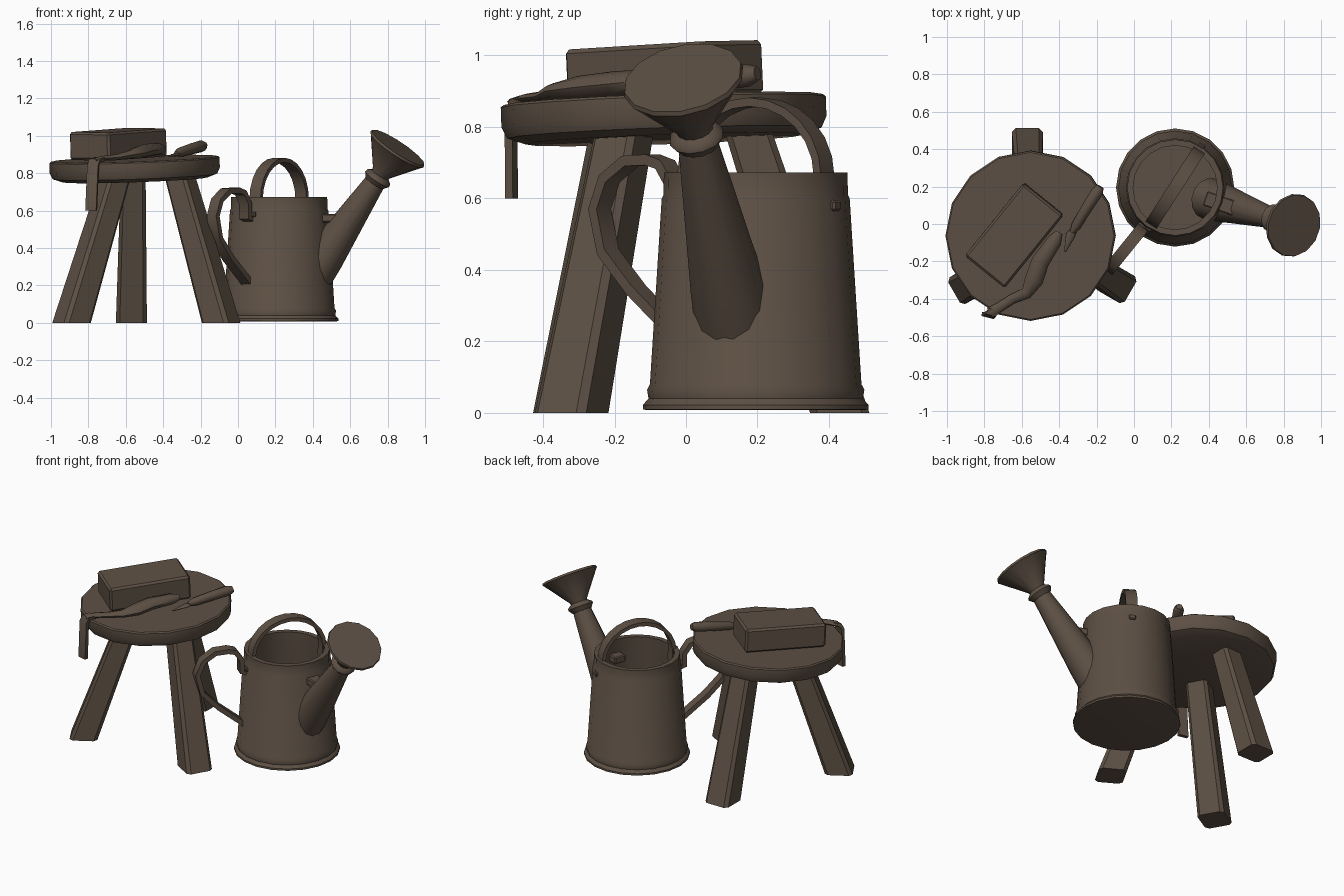
import bpy, bmesh, math
from mathutils import Vector, Matrix

cube = bpy.data.objects.get("Cube")
if cube:
    bpy.data.objects.remove(cube, do_unlink=True)

brown = bpy.data.materials.new("dark_brown")
brown.use_nodes = True
COLOUR = (0.11, 0.08, 0.058, 1)
brown.diffuse_color = COLOUR
brown.node_tree.nodes["Principled BSDF"].inputs["Base Color"].default_value = COLOUR


def finish(name, bm, angle=40):
    bmesh.ops.recalc_face_normals(bm, faces=bm.faces)
    mesh = bpy.data.meshes.new(name)
    bm.to_mesh(mesh)
    bm.free()
    mesh.materials.append(brown)
    obj = bpy.data.objects.new(name, mesh)
    bpy.context.collection.objects.link(obj)
    bpy.ops.object.select_all(action='DESELECT')
    obj.select_set(True)
    bpy.context.view_layer.objects.active = obj
    bpy.ops.object.shade_smooth_by_angle(angle=math.radians(angle))
    return obj


def loft(name, rings, angle=40):
    """Skin a list of equal-length point rings and cap both ends."""
    bm = bmesh.new()
    loops = [[bm.verts.new(p) for p in ring] for ring in rings]
    n = len(loops[0])
    for a, b in zip(loops, loops[1:]):
        for i in range(n):
            j = (i + 1) % n
            bm.faces.new((a[i], a[j], b[j], b[i]))
    bm.faces.new(loops[0])
    bm.faces.new(loops[-1])
    return finish(name, bm, angle)


def lathe(name, origin, axis, profile, sides, angle=40):
    """Turn (radius, height) points around an axis."""
    rot = Vector(axis).to_track_quat('Z', 'Y').to_matrix()
    rings = [[Vector(origin) + rot @ Vector((r * math.cos(t), r * math.sin(t), h))
              for t in (math.tau * i / sides for i in range(sides))]
             for r, h in profile]
    return loft(name, rings, angle)


def strap(name, path, across, width, thick, angle=40):
    """Sweep a flat rectangular band along a path."""
    pts = [Vector(p) for p in path]
    across = Vector(across).normalized()
    rings = []
    for i, p in enumerate(pts):
        tangent = (pts[min(i + 1, len(pts) - 1)] - pts[max(i - 1, 0)]).normalized()
        n = tangent.cross(across).normalized() * thick / 2
        w = across * width / 2
        rings.append([p + w + n, p - w + n, p - w - n, p + w - n])
    return loft(name, rings, angle)


def box(name, centre, size, direction, slope=(0, 0), bevel=0.012):
    """Bevelled box with its length along a flat direction, tilted by slope."""
    up = Vector((-slope[0], -slope[1], 1)).normalized()
    x = Vector((*direction, 0)) - up * Vector((*direction, 0)).dot(up)
    x.normalize()
    rot = Matrix((x, up.cross(x), up)).transposed().to_4x4()
    bm = bmesh.new()
    bmesh.ops.create_cube(bm, size=1)
    bmesh.ops.scale(bm, vec=size, verts=bm.verts)
    bmesh.ops.bevel(bm, geom=bm.edges[:], offset=bevel, segments=1, affect='EDGES')
    bm.transform(Matrix.Translation(centre) @ rot)
    return finish(name, bm, 30)


def grip(name, stations, sides=8):
    """Round tool body from (x, y, z, radius, flatness) stations."""
    pts = [Vector(s[:3]) for s in stations]
    rings = []
    for i, s in enumerate(stations):
        tangent = pts[min(i + 1, len(pts) - 1)] - pts[max(i - 1, 0)]
        side = tangent.cross(Vector((0, 0, 1))).normalized()
        up = side.cross(tangent).normalized()
        rings.append([pts[i] + s[3] * (side * math.cos(t) + up * s[4] * math.sin(t))
                      for t in (math.tau * k / sides for k in range(sides))])
    return loft(name, rings, 50)


# Stool seat: slightly tilted thick disc with a rounded underside
SLOPE = (0.035, 0.035)
lathe("stool_seat", (-0.55, -0.06, 0.765), (-SLOPE[0], -SLOPE[1], 1),
      [(0.39, 0), (0.44, 0.018), (0.455, 0.05), (0.455, 0.105), (0.447, 0.112)], 16)


# Stool legs: tapered square posts with chamfered corners and level feet
def leg_ring(centre, half, turn):
    c = 0.75
    shape = [(1, -c), (1, c), (c, 1), (-c, 1), (-1, c), (-1, -c), (-c, -1), (c, -1)]
    rot = Matrix.Rotation(turn, 3, 'Z')
    return [Vector(centre) + rot @ Vector((a * half, b * half, 0)) for a, b in shape]


for name, foot, top, turn in (
        ("back", (-0.57, 0.43), (-0.56, 0.17), 90),
        ("front_right", (-0.89, -0.325), (-0.65, -0.185), 210),
        ("front_left", (-0.09, -0.32), (-0.315, -0.17), -30)):
    turn = math.radians(turn)
    loft(name + "_leg", [leg_ring((*foot, 0), 0.083, turn),
                         leg_ring((*top, 0.80), 0.066, turn)], 30)

# Block resting on the seat
box("block", (-0.64, -0.06, 0.955), (0.50, 0.275, 0.15), (0.315, 0.39), (0.02, 0.045))

# Long tool: swollen handle, thin neck and a blade hanging over the seat edge
grip("long_tool_handle", [
    (-0.40, -0.045, 0.93, 0.02, 1), (-0.425, -0.09, 0.93, 0.04, 0.8),
    (-0.50, -0.20, 0.92, 0.048, 0.75), (-0.535, -0.30, 0.91, 0.05, 0.65),
    (-0.575, -0.37, 0.90, 0.032, 0.7), (-0.65, -0.40, 0.885, 0.026, 0.6),
    (-0.72, -0.445, 0.88, 0.026, 0.5), (-0.77, -0.475, 0.87, 0.03, 0.4)])
strap("long_tool_blade", [(-0.74, -0.455, 0.875), (-0.765, -0.48, 0.868),
                          (-0.775, -0.49, 0.84), (-0.785, -0.488, 0.60)],
      (1, -0.25, 0), 0.06, 0.022)

# Short tool: round handle with a pointed blade
grip("short_tool_handle", [
    (-0.18, 0.20, 0.95, 0.02, 1), (-0.195, 0.175, 0.945, 0.032, 1),
    (-0.25, 0.09, 0.93, 0.03, 1), (-0.31, -0.01, 0.912, 0.026, 1),
    (-0.33, -0.045, 0.905, 0.014, 1)])
grip("short_tool_blade", [
    (-0.31, -0.01, 0.905, 0.012, 0.6), (-0.34, -0.06, 0.897, 0.025, 0.3),
    (-0.37, -0.15, 0.89, 0.004, 0.5)])

# Watering can body: hollow tapered shell with a base band and a rolled rim
CAN = Vector((0.22, 0.195, 0))
lathe("can_body", CAN, (0, 0, 1),
      [(0.305, 0.008), (0.316, 0.01), (0.316, 0.022), (0.30, 0.04), (0.304, 0.065),
       (0.296, 0.08), (0.263, 0.60), (0.258, 0.61), (0.257, 0.672), (0.225, 0.672),
       (0.23, 0.60), (0.28, 0.04)], 20)

# Spout, collar and flared rose
SPOUT_BASE, NECK, ROSE = (Vector(p) for p in (
    (0.40, 0.135, 0.26), (0.745, 0.03, 0.77), (0.86, -0.02, 0.94)))
spout_axis = NECK - SPOUT_BASE
lathe("spout", SPOUT_BASE, spout_axis, [(0.112, 0), (0.105, 0.12), (0.054, spout_axis.length)], 14)
rose_axis = Vector((0.54, -0.19, 0.81))
lathe("spout_collar", NECK, rose_axis,
      [(0.055, -0.03), (0.078, 0.0), (0.075, 0.012), (0.05, 0.03)], 12)
lathe("rose", NECK, rose_axis,
      [(0.045, 0), (0.055, 0.04), (0.165, 0.185), (0.172, 0.192), (0.168, 0.205)], 14)
box("spout_bracket", (0.46, 0.11, 0.56), (0.17, 0.08, 0.045), (0.94, -0.33), bevel=0.006)

# Carrying handle arched over the opening
dir_top = Vector((0.54, 0.84, 0))
arch = [CAN + dir_top * s * 0.222 + Vector((0, 0, 0.58)) for s in (1,)]
for i in range(13):
    t = math.pi * i / 12
    arch.append(CAN + dir_top * 0.228 * math.cos(t) + Vector((0, 0, 0.66 + 0.21 * math.sin(t))))
arch.append(CAN - dir_top * 0.222 + Vector((0, 0, 0.58)))
strap("top_handle", arch, (0.84, -0.54, 0), 0.07, 0.024)
for side in (-1, 1):
    box("handle_rivet", CAN + dir_top * 0.262 * side + Vector((0, 0, 0.58)),
        (0.025, 0.04, 0.03), dir_top[:2], bevel=0.006)

# Rear grip handle looping down the side of the can
dir_back = Vector((-0.63, -0.78, 0))
loop = [(0.255, 0.555), (0.285, 0.56), (0.287, 0.64), (0.325, 0.695), (0.37, 0.708),
        (0.45, 0.705), (0.525, 0.655), (0.56, 0.57), (0.53, 0.45), (0.43, 0.345), (0.27, 0.215)]
strap("rear_handle", [CAN + dir_back * s + Vector((0, 0, z)) for s, z in loop],
      (-0.78, 0.63, 0), 0.065, 0.03)
